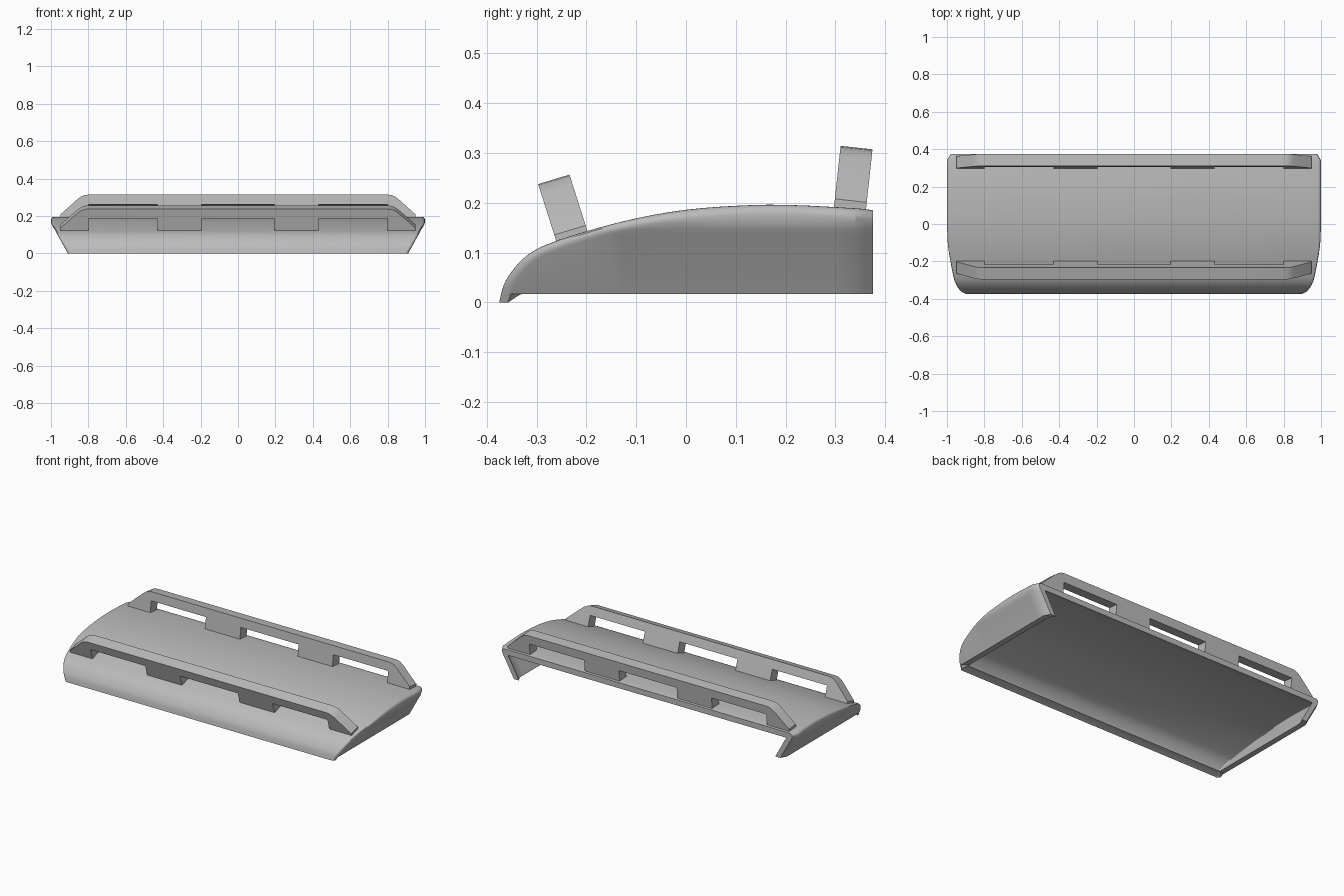
import bpy, bmesh, math
from mathutils import Vector

cube = bpy.data.objects.get("Cube")
if cube:
    bpy.data.objects.remove(cube)

GREY = (0.5, 0.5, 0.5, 1)
grey = bpy.data.materials.new("plain grey")
grey.use_nodes = True
grey.diffuse_color = GREY
grey.node_tree.nodes["Principled BSDF"].inputs["Base Color"].default_value = GREY


def finish(name, bm):
    bmesh.ops.remove_doubles(bm, verts=bm.verts, dist=0.0001)
    bmesh.ops.recalc_face_normals(bm, faces=bm.faces)
    mesh = bpy.data.meshes.new(name)
    bm.to_mesh(mesh)
    bm.free()
    mesh.materials.append(grey)
    obj = bpy.data.objects.new(name, mesh)
    bpy.context.collection.objects.link(obj)
    bpy.ops.object.select_all(action='DESELECT')
    obj.select_set(True)
    bpy.context.view_layer.objects.active = obj
    bpy.ops.object.shade_smooth_by_angle(angle=math.radians(28))
    return obj


def smooth_path(pts, steps):
    """Catmull-Rom curve through 2D points."""
    p = [2 * pts[0] - pts[1]] + pts + [2 * pts[-1] - pts[-2]]
    out = []
    for i in range(1, len(p) - 2):
        a, b, c, d = p[i - 1:i + 3]
        for k in range(steps):
            t = k / steps
            out.append(0.5 * (2 * b + (c - a) * t + (2 * a - 5 * b + 4 * c - d) * t ** 2
                              + (3 * b - a - 3 * c + d) * t ** 3))
    return out + [pts[-1]]


# Curved shell: arched profile, flared side walls, open below and behind
BOTTOM, BEND, BACK = 0.017, 0.135, 0.375
crown = smooth_path([Vector(p) for p in (
    (-0.375, 0), (-0.366, 0.035), (-0.35, 0.062), (-0.33, 0.085), (-0.305, 0.104),
    (-0.27, 0.12), (-0.2, 0.143), (-0.1, 0.169), (0, 0.186), (0.1, 0.194),
    (0.2, 0.196), (0.34, 0.189), (BACK, 0.185))], 3)


def half_width(y, z):
    s = min(max((z - BEND) / 0.04, 0), 1)
    chamfer = max(0, y - 0.34) / 0.035 * 0.02
    return 0.91 + 0.55 * min(z, BEND) + 0.0158 * s * (2 - s) - chamfer


def half_section(p, n, inset, radius, floor):
    """Points from the crown, round the edge and down the wall on the +x side."""
    pts = []
    for k in range(6):
        t = k / 5 * math.pi / 2
        q = p - n * (inset + radius * (1 - math.cos(t)))
        z = max(q.y, floor)
        pts.append(Vector((half_width(q.x, z) - inset - radius * (1 - math.sin(t)), q.x, z)))
    end = pts[-1]
    for level in (0.16, 0.147, BEND, BOTTOM):
        z = min(end.z, level)
        pts.append(Vector((half_width(end.y, z) - inset, end.y, z)))
    return pts


def mirrored(pts):
    return [Vector((-q.x, q.y, q.z)) for q in reversed(pts)] + pts


bm = bmesh.new()
rings = []
for i, p in enumerate(crown):
    tangent = (crown[min(i + 1, len(crown) - 1)] - crown[max(i - 1, 0)]).normalized()
    n = Vector((-tangent.y, tangent.x))
    if p.x > 0.335:
        n = Vector((0, 1))
    outer = mirrored(half_section(p, n, 0, 0.018, 0))
    inner = mirrored(half_section(p, n, 0.034, 0.008, BOTTOM))
    rings.append([bm.verts.new(q) for q in outer + inner[::-1]])
count = len(rings[0])
for a, b in zip(rings, rings[1:]):
    for j in range(count):
        k = (j + 1) % count
        bm.faces.new((a[j], a[k], b[k], b[j]))
for ring in (rings[0], rings[-1]):
    for j in range(count // 2 - 1):
        bm.faces.new((ring[j], ring[j + 1], ring[count - 2 - j], ring[count - 1 - j]))
finish("curved_shell", bm)


# Slotted rails: one outline with three open slots, extruded and tilted
def rail(name, foot, across, up):
    slot = 0.062
    half = [(0.195, slot), (0.195, -0.008), (0.43, -0.008), (0.43, slot), (0.8, slot),
            (0.8, -0.008), (0.95, -0.008), (0.95, 0.008), (0.855, 0.094),
            (0.838, 0.106), (0.82, 0.113), (0.8, 0.115)]
    outline = half + [(-x, v) for x, v in reversed(half)]
    foot, across, up = Vector(foot), Vector(across), Vector(up).normalized()
    bm = bmesh.new()
    face = bm.faces.new([bm.verts.new(foot + Vector((x, 0, 0)) + up * v) for x, v in outline])
    new = bmesh.ops.extrude_face_region(bm, geom=[face])["geom"]
    bmesh.ops.translate(bm, vec=across,
                        verts=[g for g in new if isinstance(g, bmesh.types.BMVert)])
    finish(name, bm)


rail("front_rail", (0, -0.262, 0.128), (0, 0.063, 0.019), (0, -0.035, 0.11))
rail("rear_rail", (0, 0.298, 0.2), (0, 0.064, -0.007), (0, 0.0125, 0.115))
